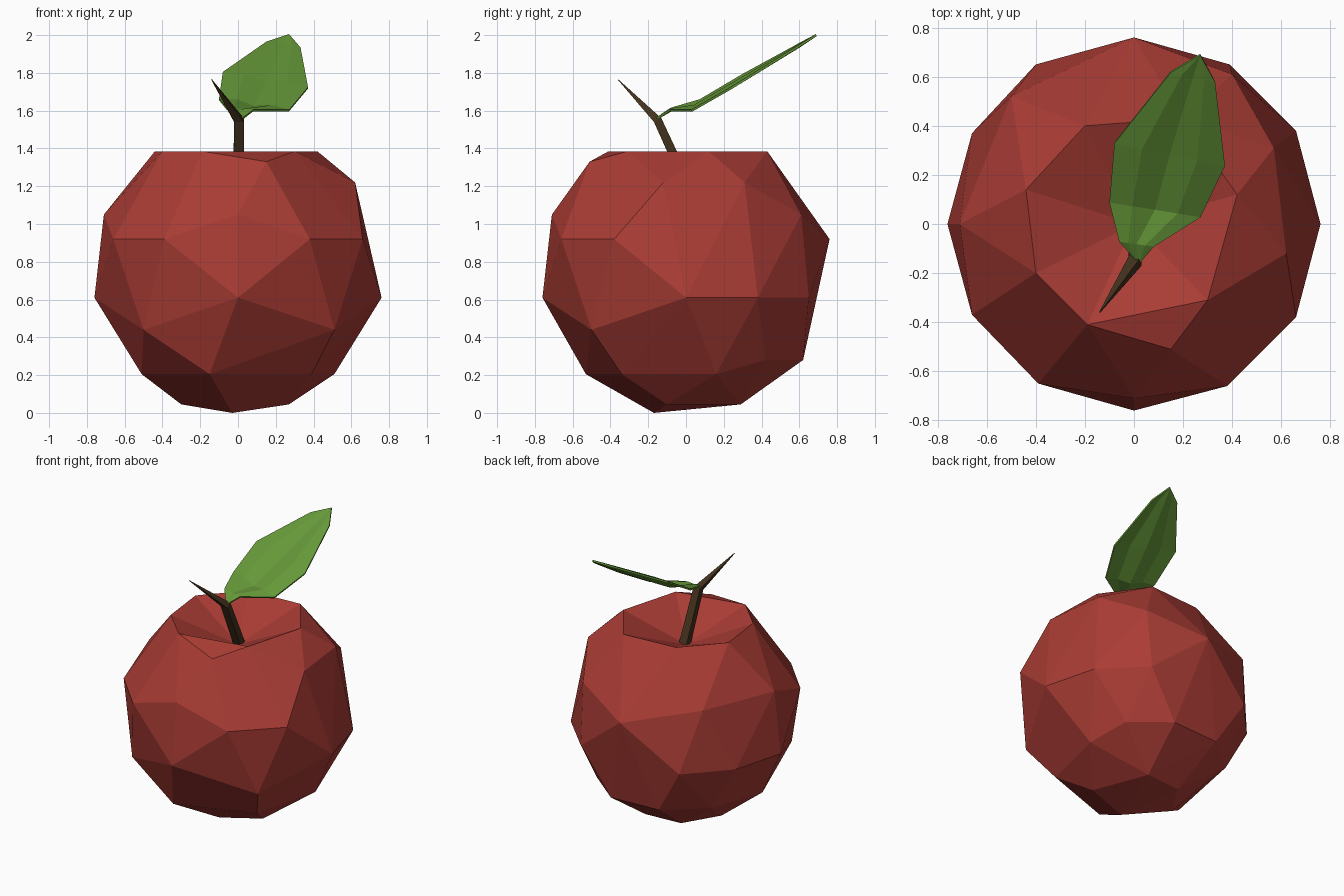
import bpy, bmesh
from mathutils import Vector

if "Cube" in bpy.data.objects:
    bpy.data.objects.remove(bpy.data.objects["Cube"])


def make_object(name, bm, color):
    bmesh.ops.recalc_face_normals(bm, faces=bm.faces[:])
    mesh = bpy.data.meshes.new(name)
    bm.to_mesh(mesh)
    bm.free()
    obj = bpy.data.objects.new(name, mesh)
    bpy.context.collection.objects.link(obj)
    mat = bpy.data.materials.new(name + "_color")
    mat.diffuse_color = (*color, 1)
    mat.use_nodes = True
    mat.node_tree.nodes["Principled BSDF"].inputs["Base Color"].default_value = mat.diffuse_color
    mesh.materials.append(mat)
    return obj


# Fruit body: faceted hull around irregular rings (height -> x, y)
RIM = 1.385
rings = {
    0.0: [(-.03, -.17)],
    0.045: [(-.3, .02), (.27, -.1), (.12, .29), (-.15, .27)],
    0.205: [(-.15, -.53), (.39, -.34), (.51, .16), (-.51, -.15)],
    0.28: [(.17, .62), (-.2, .6), (.42, .42), (-.47, .38)],
    0.44: [(.51, -.5), (-.5, -.5)],
    0.61: [(0, -.76), (.76, 0), (-.76, 0), (.66, .38), (-.66, .37), (.39, .65), (-.4, .65)],
    0.92: [(.38, -.66), (-.39, -.65), (.66, -.38), (-.66, -.37), (0, .76)],
    1.05: [(0, -.71), (-.71, 0), (.4, .61), (-.5, .52)],
    1.22: [(.62, -.12), (.57, .31)],
    1.33: [(.15, -.51)],
    RIM: [(-.19, -.41), (.3, -.31), (.42, .12), (.2, .43), (-.2, .4), (-.44, .14), (-.4, -.2)],
}
bm = bmesh.new()
for z, pts in rings.items():
    for x, y in pts:
        bm.verts.new((x, y, z))
bmesh.ops.convex_hull(bm, input=bm.verts[:])
bmesh.ops.delete(bm, geom=[v for v in bm.verts if not v.link_faces], context='VERTS')

# Dent: open the flat top and fan it down to a low centre
cap = [f for f in bm.faces if all(v.co.z > RIM - .01 for v in f.verts)]
bmesh.ops.delete(bm, geom=cap, context='FACES')
pit = bm.verts.new((0, 0, 1.2))
for e in [e for e in bm.edges if e.is_boundary]:
    bm.faces.new((e.verts[0], e.verts[1], pit))
make_object("fruit_body", bm, (.40, .045, .035))

# Stem: four-sided bent stalk tapering to a point
bm = bmesh.new()
sections = [((.005, .01, 1.2), .03), ((.005, -.15, 1.55), .026), ((-.14, -.36, 1.765), .002)]
loops = []
for c, r in sections:
    loops.append([bm.verts.new(Vector(c) + Vector((sx * r, sy * r * .75, -sy * -r * .4)))
                  for sx, sy in ((-1, -1), (1, -1), (1, 1), (-1, 1))])
for a, b in zip(loops, loops[1:]):
    for i in range(4):
        j = (i + 1) % 4
        bm.faces.new((a[i], a[j], b[j], b[i]))
bm.faces.new(loops[0])
bm.faces.new(loops[-1])
make_object("stem", bm, (.055, .03, .012))

# Leaf: rows between left and right outline points, folded into two ridges
rows = [
    ((-.06, -.07, 1.61), (.08, -.09, 1.60)),
    ((-.10, .09, 1.66), (.27, .03, 1.60)),
    ((-.08, .33, 1.80), (.37, .24, 1.72)),
    ((.15, .62, 1.96), (.33, .58, 1.93)),
]
fold = (0, .012, -.012, .012, 0)
bm = bmesh.new()
grid = []
for left, right in rows:
    l, r = Vector(left), Vector(right)
    w = (r - l).length / .45
    grid.append([bm.verts.new(l.lerp(r, i / 4) + Vector((0, 0, fold[i] * w))) for i in range(5)])
base = bm.verts.new((.02, -.16, 1.555))
tip = bm.verts.new((.27, .69, 2.0))
for i in range(4):
    bm.faces.new((base, grid[0][i + 1], grid[0][i]))
    bm.faces.new((tip, grid[-1][i], grid[-1][i + 1]))
    for a, b in zip(grid, grid[1:]):
        bm.faces.new((a[i], a[i + 1], b[i + 1], b[i]))
leaf = make_object("leaf", bm, (.13, .31, .04))
solid = leaf.modifiers.new("thickness", 'SOLIDIFY')
solid.thickness = .012
solid.offset = 0
